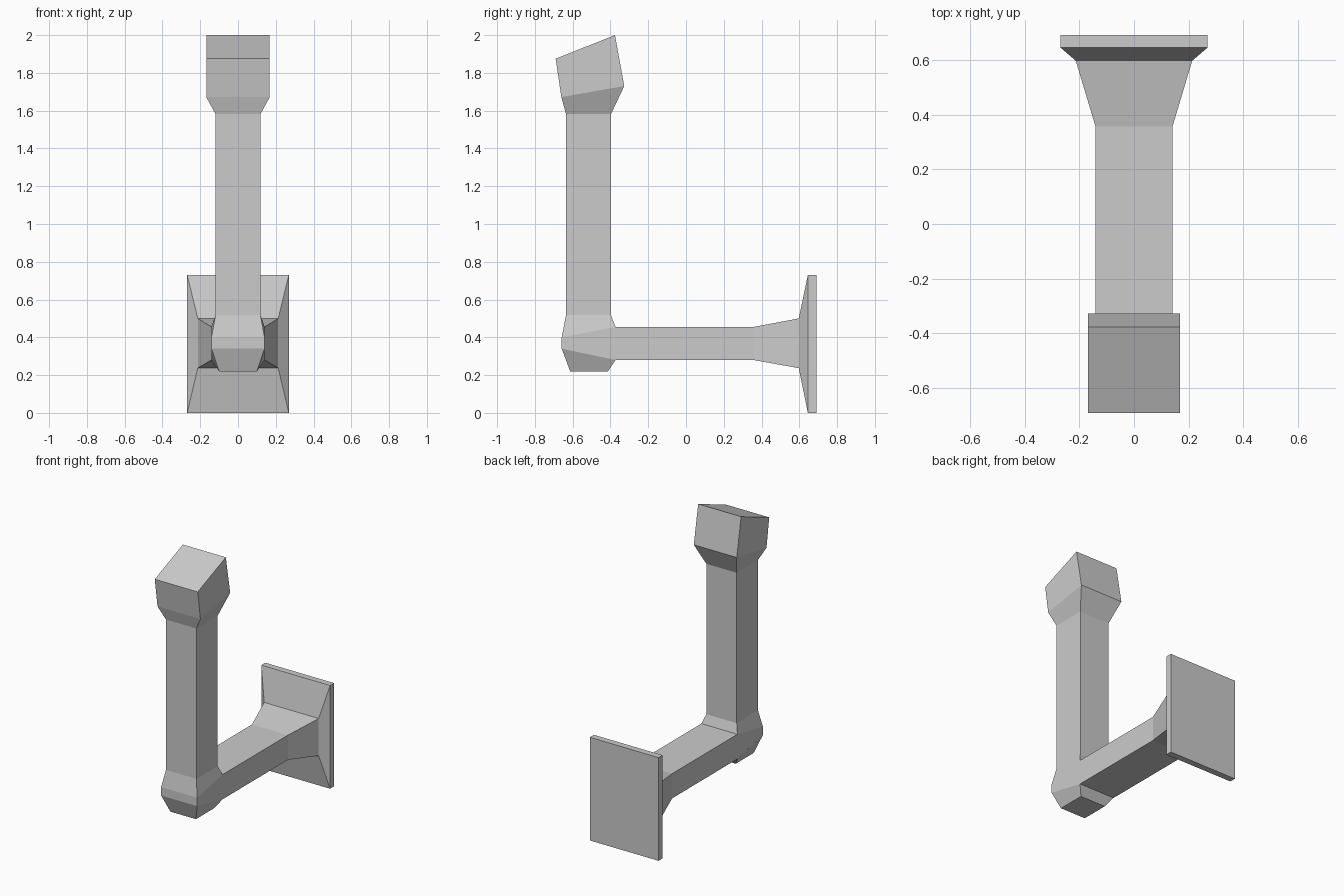
import bpy, bmesh

if "Cube" in bpy.data.objects:
    bpy.data.objects.remove(bpy.data.objects["Cube"])


def ring(bm, half_width, a, b):
    """Rectangle symmetric in x through two (y, z) profile points."""
    return [bm.verts.new((x, p[0], p[1])) for x, p in
            ((-half_width, a), (half_width, a), (half_width, b), (-half_width, b))]


def loft(bm, rings, skip=None, cap_start=True):
    loops = [ring(bm, *r) for r in rings]
    for i, (lo, hi) in enumerate(zip(loops, loops[1:])):
        for k in range(4):
            if (i, k) != skip:
                n = (k + 1) % 4
                bm.faces.new((lo[k], lo[n], hi[n], hi[k]))
    if cap_start:
        bm.faces.new(loops[0][::-1])
    bm.faces.new(loops[-1])


bm = bmesh.new()

# Upright post: chamfered elbow, shaft and slanted head (front point, back point)
loft(bm, [
    (0.10, (-0.613, 0.22), (-0.413, 0.22)),
    (0.141, (-0.658, 0.34), (-0.373, 0.28)),
    (0.141, (-0.658, 0.40), (-0.373, 0.455)),
    (0.119, (-0.635, 0.518), (-0.397, 0.518)),
    (0.119, (-0.635, 1.582), (-0.397, 1.582)),
    (0.168, (-0.66, 1.672), (-0.327, 1.73)),
    (0.168, (-0.69, 1.875), (-0.376, 2.0)),
], skip=(1, 2))

# Horizontal arm growing out of the elbow, flaring into the wall plate
loft(bm, [
    (0.141, (-0.373, 0.28), (-0.373, 0.455)),
    (0.141, (0.357, 0.28), (0.357, 0.455)),
    (0.213, (0.597, 0.237), (0.597, 0.50)),
    (0.269, (0.645, 0.0), (0.645, 0.73)),
    (0.269, (0.69, 0.0), (0.69, 0.73)),
], cap_start=False)

# Weld the arm to the elbow opening
bmesh.ops.remove_doubles(bm, verts=bm.verts, dist=0.0005)
bmesh.ops.recalc_face_normals(bm, faces=bm.faces)

mesh = bpy.data.meshes.new("wall_bracket_post")
bm.to_mesh(mesh)
bm.free()
obj = bpy.data.objects.new("wall_bracket_post", mesh)
bpy.context.collection.objects.link(obj)
